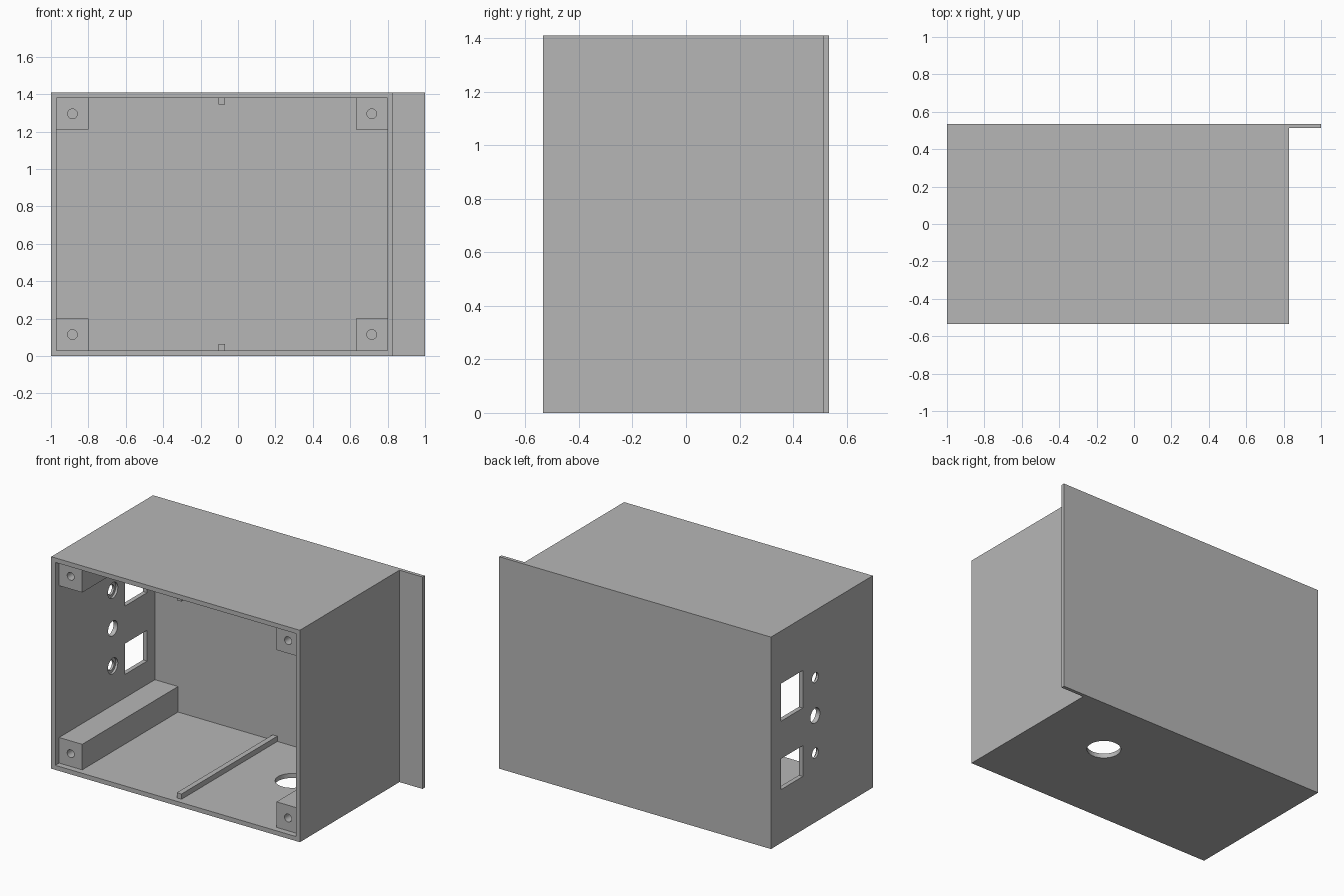
import bpy
import bmesh
import math
from mathutils import Matrix, Vector

default_cube = bpy.data.objects.get("Cube")
if default_cube:
    bpy.data.objects.remove(default_cube, do_unlink=True)

# Overall sizes
LEFT, RIGHT, FLANGE = -1.0, 0.83, 1.0
FRONT, BACK, BACK_IN = -0.535, 0.535, 0.512
HEIGHT, WALL = 1.41, 0.03
RECESS = FRONT + 0.04
X0, X1 = LEFT + WALL, RIGHT - WALL
Z0, Z1 = WALL, HEIGHT - WALL

grey = bpy.data.materials.new("plain grey")
grey.use_nodes = True
colour = (0.47, 0.47, 0.47, 1)
grey.diffuse_color = colour
grey.node_tree.nodes["Principled BSDF"].inputs["Base Color"].default_value = colour


def finish(name, bm):
    bmesh.ops.recalc_face_normals(bm, faces=bm.faces)
    mesh = bpy.data.meshes.new(name)
    bm.to_mesh(mesh)
    bm.free()
    mesh.materials.append(grey)
    obj = bpy.data.objects.new(name, mesh)
    bpy.context.collection.objects.link(obj)
    return obj


def box(name, low, high):
    low, high = Vector(low), Vector(high)
    bm = bmesh.new()
    place = Matrix.Translation((low + high) / 2) @ Matrix.Diagonal((*(high - low), 1))
    bmesh.ops.create_cube(bm, size=1, matrix=place)
    return finish(name, bm)


def cylinder(name, centre, radius, depth, axis):
    bm = bmesh.new()
    turn = {"X": Matrix.Rotation(math.pi / 2, 4, "Y"),
            "Y": Matrix.Rotation(math.pi / 2, 4, "X"),
            "Z": Matrix.Identity(4)}[axis]
    bmesh.ops.create_cone(bm, cap_ends=True, segments=32, radius1=radius, radius2=radius,
                          depth=depth, matrix=Matrix.Translation(centre) @ turn)
    return finish(name, bm)


def cut(obj, cutter):
    mod = obj.modifiers.new("cut", "BOOLEAN")
    mod.operation = "DIFFERENCE"
    mod.solver = "EXACT"
    mod.object = cutter
    bpy.ops.object.select_all(action="DESELECT")
    bpy.context.view_layer.objects.active = obj
    obj.select_set(True)
    bpy.ops.object.modifier_apply(modifier=mod.name)
    bpy.data.objects.remove(cutter, do_unlink=True)


def smooth(obj):
    bpy.ops.object.select_all(action="DESELECT")
    bpy.context.view_layer.objects.active = obj
    obj.select_set(True)
    bpy.ops.object.shade_smooth_by_angle(angle=math.radians(30))


# Casing with side flange: one plan outline, extruded upwards
outline = [(LEFT, FRONT), (RIGHT, FRONT), (RIGHT, BACK_IN),
           (FLANGE, BACK_IN), (FLANGE, BACK), (LEFT, BACK)]
bm = bmesh.new()
base = bm.faces.new([bm.verts.new((x, y, 0)) for x, y in outline])
raised = bmesh.ops.extrude_face_region(bm, geom=[base])["geom"]
bmesh.ops.translate(bm, vec=(0, 0, HEIGHT),
                    verts=[v for v in raised if isinstance(v, bmesh.types.BMVert)])
casing = finish("casing", bm)

# Open front cavity
cut(casing, box("cavity", (X0, FRONT - 0.1, Z0), (X1, BACK_IN, Z1)))

# Socket windows in the side wall
for low, high in ((0.81, 1.06), (0.355, 0.56)):
    cut(casing, box("window", (LEFT - 0.1, 0.2, low), (X0 + 0.05, 0.43, high)))

# Round side holes, the outer pair counterbored from inside
for z, radius in ((0.963, 0.033), (0.71, 0.05), (0.46, 0.033)):
    cut(casing, cylinder("side_hole", (LEFT, 0.07, z), radius, 0.2, "X"))
    if radius < 0.05:
        cut(casing, cylinder("counterbore", (X0 + 0.035, 0.07, z), 0.052, 0.1, "X"))

# Cable hole in the floor
cut(casing, cylinder("floor_hole", (0.325, 0.105, 0), 0.103, 0.2, "Z"))
smooth(casing)

# Corner screw posts
POST = 0.17
for side, x in (("right", X0), ("left", X1 - POST)):
    for level, z in (("lower", Z0), ("upper", Z1 - POST)):
        post = box(f"{level}_{side}_post", (x, RECESS, z), (x + POST, BACK_IN, z + POST))
        centre = (x + POST / 2, RECESS, z + POST / 2)
        cut(post, cylinder("screw_hole", centre, 0.026, 0.4, "Y"))
        smooth(post)

# Guide rails on floor and ceiling
for level, z in (("lower", Z0), ("upper", Z1 - 0.035)):
    box(f"{level}_rail", (-0.104, RECESS, z), (-0.069, BACK_IN, z + 0.035))
